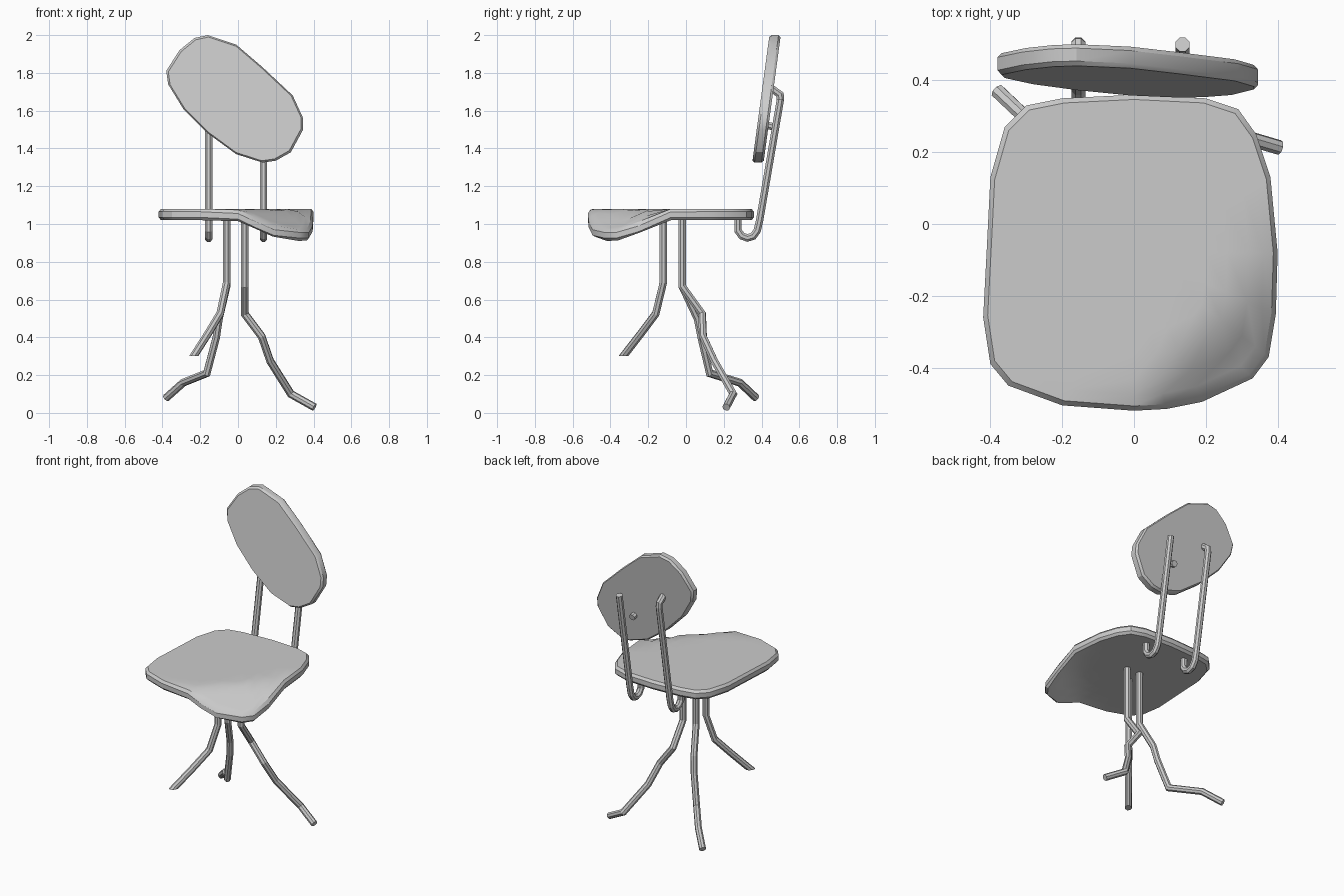
import bpy, bmesh, math
from mathutils import Vector

if "Cube" in bpy.data.objects:
    bpy.data.objects.remove(bpy.data.objects["Cube"])


def finish(bm, name, angle=30):
    bmesh.ops.recalc_face_normals(bm, faces=bm.faces)
    mesh = bpy.data.meshes.new(name)
    bm.to_mesh(mesh)
    bm.free()
    obj = bpy.data.objects.new(name, mesh)
    bpy.context.collection.objects.link(obj)
    if angle:
        bpy.ops.object.select_all(action='DESELECT')
        obj.select_set(True)
        bpy.context.view_layer.objects.active = obj
        bpy.ops.object.shade_smooth_by_angle(angle=math.radians(angle))
    return obj


def slab(name, outline, centre, layers, place):
    """Stack scaled copies of an outline: layers are (scale, depth)."""
    bm = bmesh.new()
    c = Vector(centre)
    rings = []
    for s, d in layers:
        rings.append([bm.verts.new(place(*(c + (Vector(p) - c) * s), d)) for p in outline])
    n = len(outline)
    for a, b in zip(rings, rings[1:]):
        for i in range(n):
            j = (i + 1) % n
            bm.faces.new((a[i], a[j], b[j], b[i]))
    bm.faces.new(rings[0])
    bm.faces.new(rings[-1])
    return finish(bm, name)


def tube(name, points, radius=0.021, sides=8, end_normal=None):
    """Mitred pipe along a path."""
    pts = [Vector(p) for p in points]
    dirs = [(b - a).normalized() for a, b in zip(pts, pts[1:])]
    bm = bmesh.new()
    u = dirs[0].orthogonal().normalized()
    v = dirs[0].cross(u)
    ring = []
    for k in range(sides):
        t = 2 * math.pi * (k + 0.5) / sides
        ring.append(pts[0] + radius * (math.cos(t) * u + math.sin(t) * v))
    prev = [bm.verts.new(p) for p in ring]
    bm.faces.new(prev)
    for i, d in enumerate(dirs):
        if i + 1 < len(dirs):
            normal = d + dirs[i + 1]
        else:
            normal = Vector(end_normal) if end_normal else d
        target = pts[i + 1]
        ring = [p + d * ((target - p).dot(normal) / d.dot(normal)) for p in ring]
        cur = [bm.verts.new(p) for p in ring]
        for k in range(sides):
            j = (k + 1) % sides
            bm.faces.new((prev[k], prev[j], cur[j], cur[k]))
        prev = cur
    bm.faces.new(prev)
    return finish(bm, name, None)


# Seat: rounded slab whose front right corner sags
def seat_place(x, y, z):
    t = min(max((x - y - 0.47) / 0.28, 0), 1)
    return (x, y, z - 0.11 * t * t * (3 - 2 * t))


seat_outline = [
    (0, 0.36), (0.2, 0.35), (0.29, 0.32), (0.34, 0.25), (0.38, 0.13),
    (0.40, -0.08), (0.395, -0.25), (0.375, -0.37), (0.33, -0.43), (0.19, -0.495),
    (0.09, -0.515), (0, -0.52), (-0.2, -0.505), (-0.35, -0.45), (-0.4, -0.39),
    (-0.42, -0.26), (-0.41, -0.07), (-0.4, 0.13), (-0.36, 0.27), (-0.3, 0.33), (-0.2, 0.35)]
inner = [0.1, 0.3, 0.5, 0.65, 0.8, 0.9]
seat_layers = ([(s, 1.08) for s in inner] +
               [(0.97, 1.08), (1, 1.065), (1, 1.035), (0.97, 1.02)] +
               [(s, 1.02) for s in reversed(inner)])
slab("seat", seat_outline, (0, -0.08), seat_layers, seat_place)

# Backrest: skewed oval slab leaning backwards
back_outline = [
    (-0.16, 2.0), (-0.01, 1.95), (0.13, 1.83), (0.29, 1.68), (0.345, 1.56),
    (0.345, 1.5), (0.28, 1.38), (0.2, 1.335), (0.13, 1.325), (-0.01, 1.37),
    (-0.16, 1.48), (-0.29, 1.61), (-0.37, 1.74), (-0.38, 1.81), (-0.31, 1.92), (-0.23, 1.985)]
slab("backrest", back_outline, (-0.015, 1.66),
     [(0.97, 0), (1, 0.012), (1, 0.048), (0.97, 0.06)],
     lambda x, z, d: (x, 0.35 + 0.135 * (z - 1.32) + d, z))

# Hooked rods from under the seat up behind the backrest
hook = [(0.275, 1.03), (0.275, 0.965), (0.295, 0.937), (0.325, 0.926),
        (0.355, 0.935), (0.377, 0.965), (0.39, 1.02), (0.5, 1.66)]
bend = [(0.498, 1.685), (0.45, 1.72)]
tube("left_back_rod", [(-0.155, y, z) for y, z in hook + bend])
tube("right_back_rod", [(0.135, y, z) for y, z in hook])
tube("broken_rod_stub", [(0.07, 0.42, 1.525), (0.07, 0.46, 1.515)])

# Three bent legs, the front one cut short
tube("front_leg", [(-0.06, -0.12, 1.04), (-0.06, -0.12, 0.69), (-0.095, -0.16, 0.525),
                   (-0.155, -0.235, 0.425), (-0.235, -0.332, 0.3)], end_normal=(0, 0, -1))
tube("left_leg", [(-0.06, -0.02, 1.04), (-0.06, -0.02, 0.67), (-0.1, 0.06, 0.5),
                  (-0.115, 0.08, 0.4), (-0.165, 0.125, 0.21), (-0.29, 0.285, 0.16),
                  (-0.38, 0.37, 0.08)])
tube("right_leg", [(0.035, -0.02, 1.04), (0.035, -0.02, 0.67), (0.035, 0.085, 0.525),
                   (0.125, 0.09, 0.405), (0.17, 0.15, 0.275), (0.28, 0.25, 0.1),
                   (0.405, 0.213, 0.03)])
